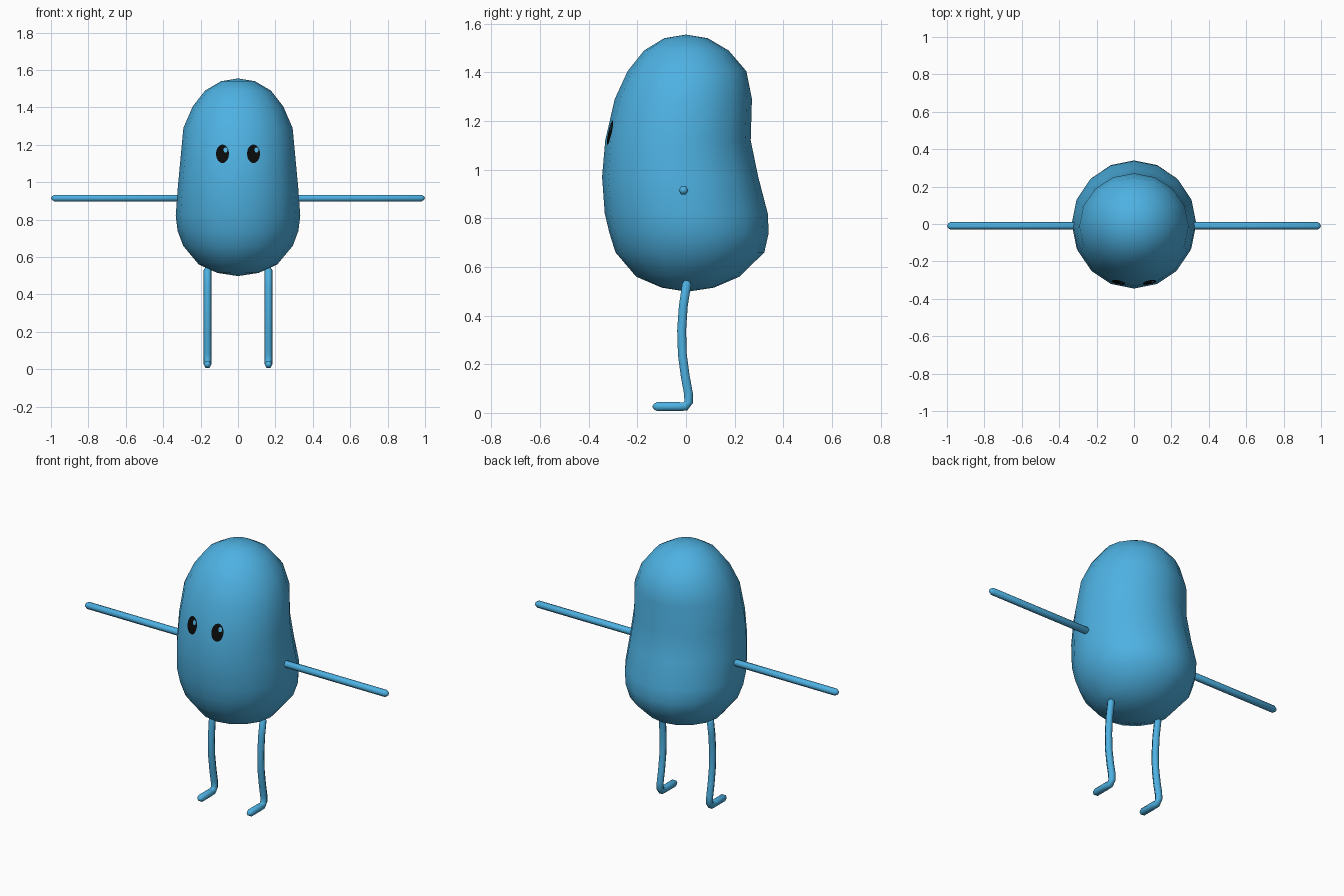
import bpy, bmesh
from math import sin, cos, pi
from mathutils import Vector
from mathutils.bvhtree import BVHTree

if "Cube" in bpy.data.objects:
    bpy.data.objects.remove(bpy.data.objects["Cube"])


def material(name, color):
    m = bpy.data.materials.new(name)
    m.diffuse_color = (*color, 1)
    m.use_nodes = True
    m.node_tree.nodes["Principled BSDF"].inputs["Base Color"].default_value = m.diffuse_color
    return m


blue = material("sky blue", (0.075, 0.44, 0.76))
black = material("black", (0.003, 0.003, 0.003))


def finish(name, bm, mat, recalc=True):
    if recalc:
        bmesh.ops.recalc_face_normals(bm, faces=bm.faces)
    me = bpy.data.meshes.new(name)
    bm.to_mesh(me)
    bm.free()
    me.materials.append(mat)
    me.polygons.foreach_set("use_smooth", [True] * len(me.polygons))
    ob = bpy.data.objects.new(name, me)
    bpy.context.collection.objects.link(ob)
    return ob


def bridge(bm, rings):
    for a, b in zip(rings, rings[1:]):
        n = len(a)
        for i in range(n):
            j = (i + 1) % n
            bm.faces.new((a[i], a[j], b[j], b[i]))


def fan(bm, ring, tip):
    for i in range(len(ring)):
        bm.faces.new((ring[i], ring[(i + 1) % len(ring)], tip))


# Bean body: height, front y, back y, half width of each ring
PROFILE = [(0.515, -0.10, 0.115, 0.11), (0.56, -0.205, 0.22, 0.21),
           (0.66, -0.29, 0.322, 0.293), (0.74, -0.315, 0.34, 0.323),
           (0.82, -0.334, 0.336, 0.333), (0.97, -0.345, 0.297, 0.322),
           (1.12, -0.332, 0.266, 0.308), (1.29, -0.293, 0.271, 0.292),
           (1.405, -0.24, 0.248, 0.242), (1.49, -0.172, 0.175, 0.176),
           (1.54, -0.09, 0.09, 0.09)]
bm = bmesh.new()
rings = []
for z, f, b, w in PROFILE:
    rings.append([bm.verts.new((w * cos(i * pi / 8),
                                (f + b) / 2 + (b - f) / 2 * sin(i * pi / 8), z))
                  for i in range(16)])
bridge(bm, rings)
fan(bm, rings[0], bm.verts.new((0, 0.005, 0.498)))
fan(bm, rings[-1], bm.verts.new((0, 0, 1.555)))
bmesh.ops.recalc_face_normals(bm, faces=bm.faces)
surface = BVHTree.FromBMesh(bm)
finish("body", bm, blue)


# Limbs: six-sided tubes with rounded ends along a planar path
def tube(name, path, radius, side):
    pts = [Vector(p) for p in path]
    side = Vector(side)
    d0 = (pts[1] - pts[0]).normalized()
    d1 = (pts[-1] - pts[-2]).normalized()
    cap = radius * 0.6
    stations = ([(pts[0] - d0 * cap, radius * 0.6)] + [(p, radius) for p in pts]
                + [(pts[-1] + d1 * cap, radius * 0.6)])
    bm = bmesh.new()
    rings = []
    for k, (p, r) in enumerate(stations):
        a = stations[max(k - 1, 0)][0]
        b = stations[min(k + 1, len(stations) - 1)][0]
        up = (b - a).normalized().cross(side)
        rings.append([bm.verts.new(p + r * (cos(i * pi / 3) * side + sin(i * pi / 3) * up))
                      for i in range(6)])
    bridge(bm, rings)
    fan(bm, rings[0], bm.verts.new(pts[0] - d0 * radius * 0.9))
    fan(bm, rings[-1], bm.verts.new(pts[-1] + d1 * radius * 0.9))
    finish(name, bm, blue)


LEG = [(0.003, 0.53), (-0.011, 0.44), (-0.018, 0.34), (-0.015, 0.24), (-0.003, 0.15),
       (0.010, 0.08), (0.011, 0.045), (-0.003, 0.026), (-0.03, 0.026), (-0.12, 0.026)]


# Eye plates: elliptical patches laid onto the body surface
def plate(name, cx, cz, rx, rz, lift, mat):
    def on_body(x, z):
        hit = surface.ray_cast(Vector((x, -1, z)), Vector((0, 1, 0)))[0]
        return hit + Vector((0, -lift, 0))
    bm = bmesh.new()
    rings = [[bm.verts.new(on_body(cx + rx * s * cos(i * pi / 8), cz + rz * s * sin(i * pi / 8)))
              for i in range(16)] for s in (1, 0.7, 0.35)]
    bridge(bm, rings)
    fan(bm, rings[-1], bm.verts.new(on_body(cx, cz)))
    bmesh.ops.recalc_face_normals(bm, faces=bm.faces)
    if sum(f.normal.y for f in bm.faces) > 0:
        bmesh.ops.reverse_faces(bm, faces=bm.faces)
    finish(name, bm, mat, False)


for s, label in ((-1, "left"), (1, "right")):
    tube(label + "_arm", [(s * 0.29, -0.01, 0.915), (s * 0.982, -0.01, 0.915)], 0.02, (0, 1, 0))
    tube(label + "_leg", [(s * 0.163, y, z) for y, z in LEG], 0.021, (1, 0, 0))
    plate(label + "_eye", s * 0.083, 1.152, 0.035, 0.05, 0.004, black)
    plate(label + "_eye_glint", s * 0.083 + 0.016, 1.173, 0.011, 0.014, 0.008, blue)
